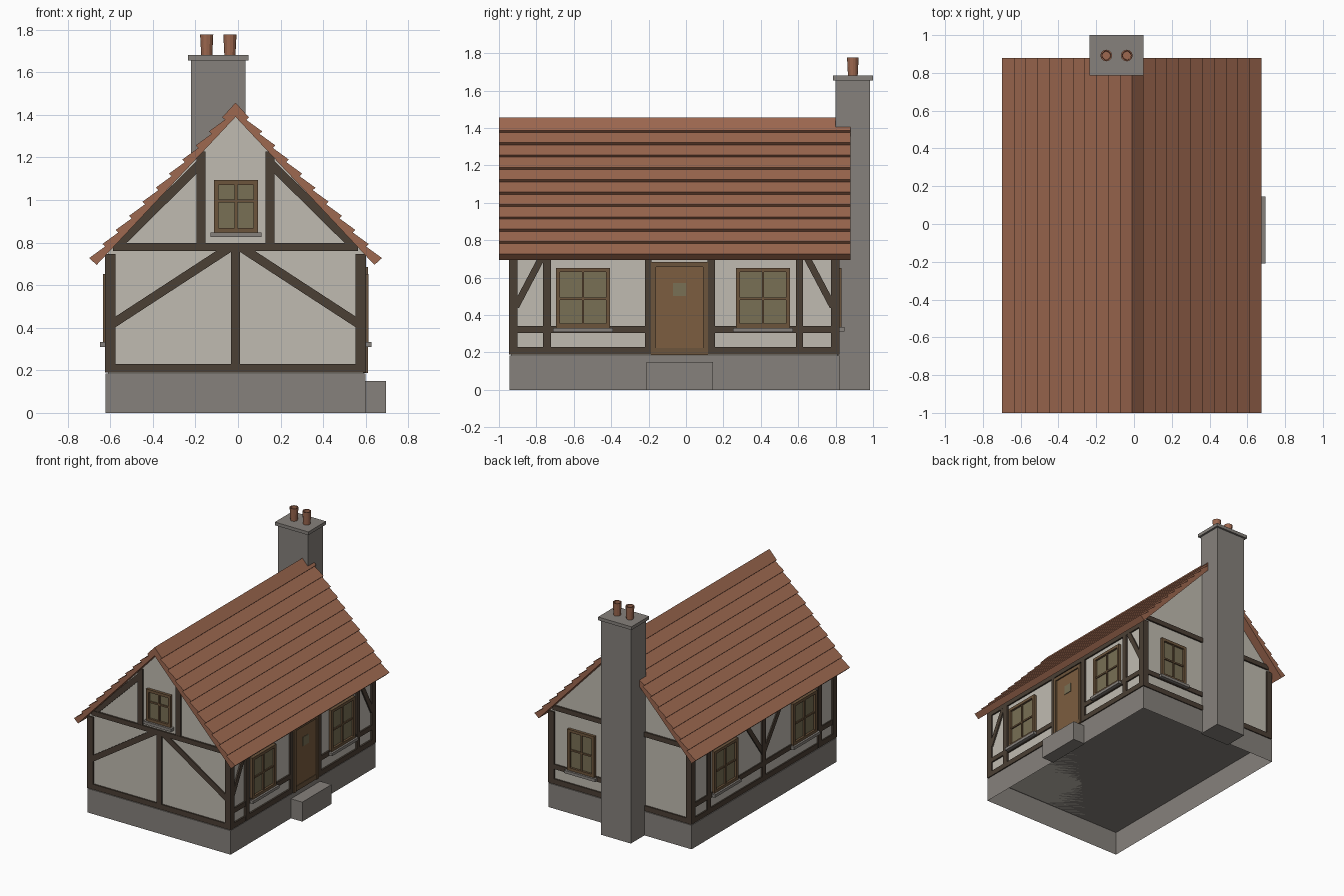
import bpy, bmesh
from math import atan2, hypot
from mathutils import Matrix, Vector

if "Cube" in bpy.data.objects:
    bpy.data.objects.remove(bpy.data.objects["Cube"])

CX = -0.0115          # centre line of the house


def mat(name, r, g, b):
    m = bpy.data.materials.new(name)
    m.diffuse_color = (r, g, b, 1)
    m.use_nodes = True
    m.node_tree.nodes["Principled BSDF"].inputs["Base Color"].default_value = m.diffuse_color
    return m


STONE = mat("stone", .24, .22, .20)
PLASTER = mat("plaster", .53, .50, .44)
TIMBER = mat("timber", .07, .05, .035)
TILE = mat("tile", .34, .14, .08)
FRAME = mat("frame_wood", .15, .09, .045)
DOOR = mat("door_wood", .20, .11, .05)
GLASS = mat("glass", .19, .16, .09)


def finish(name, bm, material):
    bmesh.ops.recalc_face_normals(bm, faces=bm.faces)
    me = bpy.data.meshes.new(name)
    bm.to_mesh(me)
    bm.free()
    me.materials.append(material)
    ob = bpy.data.objects.new(name, me)
    bpy.context.collection.objects.link(ob)
    return ob


def add_box(bm, lo, hi, frame=Matrix()):
    lo, hi = Vector(lo), Vector(hi)
    m = frame @ Matrix.Translation((lo + hi) / 2) @ Matrix.Diagonal((*(hi - lo), 1))
    bmesh.ops.create_cube(bm, size=1, matrix=m)


def box(name, lo, hi, material, frame=Matrix()):
    bm = bmesh.new()
    add_box(bm, lo, hi, frame)
    return finish(name, bm, material)


def prism(name, pts, y0, y1, material):
    bm = bmesh.new()
    f = bm.faces.new([bm.verts.new((x, y0, z)) for x, z in pts])
    ext = bmesh.ops.extrude_face_region(bm, geom=[f])["geom"]
    bmesh.ops.translate(bm, vec=(0, y1 - y0, 0),
                        verts=[v for v in ext if isinstance(v, bmesh.types.BMVert)])
    return finish(name, bm, material)


# Wall frames: local (u along wall, z up, d outward from the plaster)
def wall(origin, u, out):
    m = Matrix((u, (0, 0, 1), out)).transposed().to_4x4()
    m.translation = origin
    return m


FRONT = wall((0, -.935, 0), (1, 0, 0), (0, -1, 0))
BACK = wall((0, .81, 0), (1, 0, 0), (0, 1, 0))
RIGHT = wall((.59, 0, 0), (0, 1, 0), (1, 0, 0))
LEFT = wall((-.611, 0, 0), (0, 1, 0), (-1, 0, 0))


def rect(name, w, u0, u1, z0, z1, d, material=TIMBER):
    return box(name, (u0, z0, -.01), (u1, z1, d), material, w)


def beam(name, w, a, b, width=.042, d=.009):
    a, b = Vector(a), Vector(b)
    v = b - a
    m = w @ Matrix.Translation((*a, 0)) @ Matrix.Rotation(atan2(v.y, v.x), 4, 'Z')
    return box(name, (0, -width / 2, -.01), (hypot(*v), width / 2, d), TIMBER, m)


def window(name, w, u0, u1, z0, z1, bar_z):
    c, t, s = (u0 + u1) / 2, .022, .012
    bm = bmesh.new()
    for a, b, lo, hi in ((u0, u0 + t, z0, z1), (u1 - t, u1, z0, z1),
                         (u0 + t, u1 - t, z0, z0 + t), (u0 + t, u1 - t, z1 - t, z1)):
        add_box(bm, (a, lo, -.01), (b, hi, .022), w)
    add_box(bm, (c - s / 2, z0 + t, -.01), (c + s / 2, z1 - t, .018), w)
    for a, b in ((u0 + t, c - s / 2), (c + s / 2, u1 - t)):
        add_box(bm, (a, bar_z - s / 2, -.01), (b, bar_z + s / 2, .015), w)
    finish(name + "_frame", bm, FRAME)
    rect(name + "_glass", w, u0 + .01, u1 - .01, z0 + .01, z1 - .01, .006, GLASS)
    rect(name + "_sill", w, u0 - .017, u1 + .017, z0 - .022, z0, .037, STONE)


# Open-bottomed plinth
plinth = bmesh.new()
add_box(plinth, (CX - .61, -.945, 0), (CX + .61, .82, .185))
finish_ob = finish("plinth", plinth, STONE)
bm = bmesh.new()
bm.from_mesh(finish_ob.data)
bmesh.ops.delete(bm, geom=[f for f in bm.faces if f.normal.z < -.9], context='FACES')
bm.to_mesh(finish_ob.data)
bm.free()
box("door_step", (.59, -.21, 0), (.695, .145, .15), STONE)

# Plaster body
prism("walls", [(CX - .6, .185), (CX + .6, .185), (CX + .6, .76), (CX, 1.395), (CX - .6, .76)],
      -.935, .81, PLASTER)

# Roof with stepped tile courses
half = [(.652, .695)]
N, nx, nz = 11, .729 * .017, .685 * .017
for i in range(N):
    half.append((.6875 - .0625 * i, .727 + .0661 * i))
    if i < N - 1:
        half.append((.6875 - .0625 * (i + 1) - nx, .727 + .0661 * (i + 1) - nz))
profile = ([(CX - x, z) for x, z in half] + [(CX, 1.457)]
           + [(CX + x, z) for x, z in reversed(half)] + [(CX, 1.39)])
prism("roof", profile, -1, .88, TILE)

# Chimney, cap and pots
box("chimney", (-.22, .80, 0), (.035, .985, 1.66), STONE)
box("chimney_cap", (-.235, .785, 1.655), (.05, 1, 1.68), STONE)
for i, x in enumerate((-.147, -.038)):
    bm = bmesh.new()
    rings = [[bm.verts.new(Matrix.Rotation(k * 6.28318 / 12, 3, 'Z') @ Vector((r, 0, z))
                           + Vector((x, .892, 1.68))) for k in range(12)]
             for r, z in ((.026, 0), (.031, .098), (.024, .098), (.022, .02))]
    for a, b in zip(rings, rings[1:]):
        for k in range(12):
            bm.faces.new((a[k - 1], a[k], b[k], b[k - 1]))
    bm.faces.new(rings[-1])
    finish(f"chimney_pot_{i}", bm, TILE)

# Corner posts
for x0, x1 in ((CX - .612, CX - .563), (CX + .563, CX + .612)):
    for y0, y1 in ((-.947, -.9), (.775, .822)):
        box("corner_post", (x0, y0, .19), (x1, y1, .745), TIMBER)

# Front gable timbers
rect("front_sill_beam", FRONT, CX - .57, CX + .57, .19, .23, .011)
rect("front_tie_beam", FRONT, CX - .575, CX + .575, .76, .797, .013)
rect("front_centre_post", FRONT, CX - .021, CX + .021, .23, .76, .011)
for s in (-1, 1):
    u = CX + s * .162
    rect("front_upper_post", FRONT, u - .021, u + .021, .797, 1.228, .011)
    beam("front_brace", FRONT, (CX + s * .575, .42), (CX + s * .03, .775))
    beam("front_rafter", FRONT, (CX + s * .555, .785), (CX + s * .165, 1.17))
window("gable_window", FRONT, -.113, .094, .847, 1.093, .995)

# Back timbers and window
rect("back_sill_beam", BACK, CX - .57, CX + .57, .19, .23, .011)
rect("back_tie_beam", BACK, CX - .575, CX + .575, .76, .797, .013)
rect("back_rail", BACK, .03, CX + .57, .305, .342, .010)
window("back_window", BACK, .2, .43, .335, .652, .49)

# Long side timbers and windows
for side, w in (("right", RIGHT), ("left", LEFT)):
    spans = ((-.9, -.187), (.118, .775)) if w is RIGHT else ((-.9, .775),)
    for a, b in spans:
        rect(side + "_sill_beam", w, a, b, .19, .23, .011)
        rect(side + "_rail", w, a, b, .305, .342, .010)
    rect(side + "_wall_plate", w, -.9, .775, .70, .74, .010)
    for a, b in ((-.765, -.722), (.588, .626)):
        rect(side + "_post", w, a, b, .19, .74, .012)
    window(side + "_window_a", w, -.695, -.406, .332, .652, .487)
    window(side + "_window_b", w, .267, .556, .332, .652, .487)
for a, b in ((-.22, -.185), (.116, .155)):
    rect("door_post", RIGHT, a, b, .19, .74, .012)
beam("right_brace_front", RIGHT, (-.91, .445), (-.765, .72), .036)
beam("right_brace_back", RIGHT, (.785, .445), (.64, .72), .036)
rect("left_centre_post", LEFT, -.086, -.043, .19, .74, .012)
for s in (-1, 1):
    beam("left_brace", LEFT, (-.065, .40), (-.065 + s * .23, .72), .036)

# Door
bm = bmesh.new()
for a, b, lo, hi in ((-.187, -.16, .187, .685), (.091, .118, .187, .685), (-.16, .091, .658, .685)):
    add_box(bm, (a, lo, -.01), (b, hi, .02), RIGHT)
finish("door_frame", bm, FRAME)
rect("door_leaf", RIGHT, -.16, .091, .225, .66, .01, DOOR)
rect("door_threshold", RIGHT, -.16, .091, .187, .225, .014, FRAME)
rect("door_light", RIGHT, -.07, 0, .503, .572, .014, GLASS)
